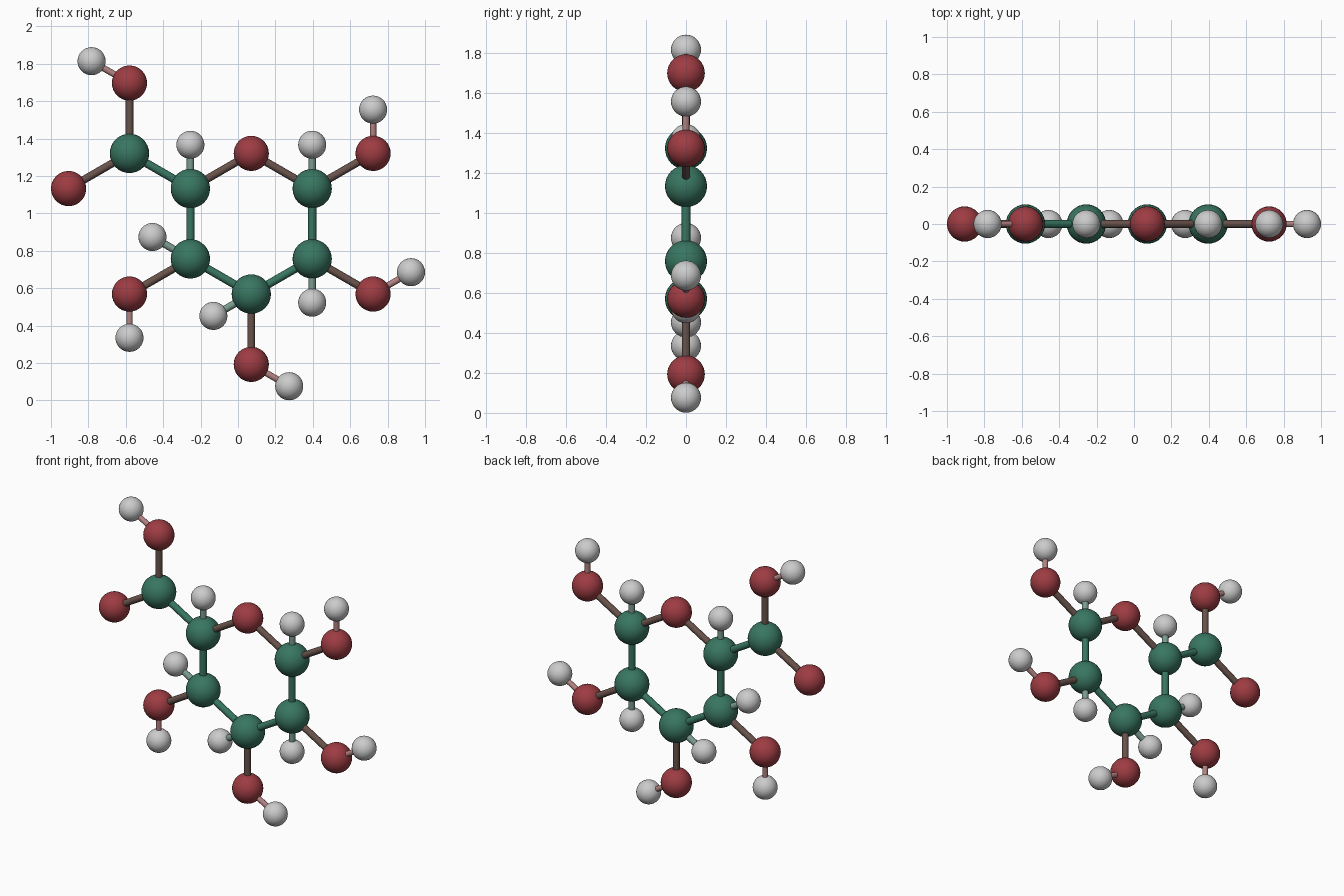
import bpy
from math import radians, cos, sin
from mathutils import Vector

if "Cube" in bpy.data.objects:
    bpy.data.objects.remove(bpy.data.objects["Cube"])

CX, CZ = 0.071, 0.945          # ring centre
A, H = 0.376, 0.234            # long and short bond lengths
RADIUS = {"carbon": 0.105, "oxygen": 0.094, "hydrogen": 0.075}


def material(name, rgb):
    m = bpy.data.materials.new(name)
    m.diffuse_color = (*rgb, 1)
    m.use_nodes = True
    m.node_tree.nodes["Principled BSDF"].inputs["Base Color"].default_value = m.diffuse_color
    return m


MATS = {
    "carbon": material("green", (0.04, 0.18, 0.12)),
    "oxygen": material("red", (0.34, 0.045, 0.055)),
    "hydrogen": None,
}
# bond style by the kinds joined: radius, material
BONDS = {
    ("carbon", "carbon"): (0.022, MATS["carbon"]),
    ("carbon", "oxygen"): (0.021, material("brown", (0.14, 0.085, 0.07))),
    ("carbon", "hydrogen"): (0.020, material("pale_green", (0.2, 0.33, 0.27))),
    ("hydrogen", "oxygen"): (0.017, material("pink", (0.45, 0.22, 0.22))),
}


def finish(name, mat):
    ob = bpy.context.object
    ob.name = name
    if mat:
        ob.data.materials.append(mat)
    bpy.ops.object.shade_smooth_by_angle(angle=radians(40))
    return ob


def atom(kind, pos):
    bpy.ops.mesh.primitive_uv_sphere_add(
        segments=32, ring_count=16, radius=RADIUS[kind], location=pos)
    finish(kind + "_atom", MATS[kind])
    return kind, pos


def bond(a, b):
    radius, mat = BONDS[tuple(sorted((a[0], b[0])))]
    d = b[1] - a[1]
    bpy.ops.mesh.primitive_cylinder_add(
        vertices=16, radius=radius, depth=d.length, location=(a[1] + b[1]) / 2)
    ob = finish("bond", mat)
    ob.rotation_euler = d.to_track_quat('Z', 'Y').to_euler()


def polar(deg, dist):
    return Vector((cos(radians(deg)) * dist, 0, sin(radians(deg)) * dist))


def grow(parent, kind, deg):
    """Add an atom bonded to parent, in the given direction."""
    child = atom(kind, parent[1] + polar(deg, H if kind == "hydrogen" else A))
    bond(parent, child)
    return child


# six-membered ring, oxygen at the top
ring = {}
for deg in range(30, 390, 60):
    kind = "oxygen" if deg == 90 else "carbon"
    ring[deg] = atom(kind, Vector((CX, 0, CZ)) + polar(deg, A))
for deg in ring:
    bond(ring[deg], ring.get(deg + 60, ring[30]))

# ring hydrogens
for deg, direction in ((30, 90), (150, 90), (210, 150), (270, 210), (330, 270)):
    grow(ring[deg], "hydrogen", direction)

# hydroxyl groups
for deg, direction in ((30, 90), (210, 270), (270, 330), (330, 30)):
    grow(grow(ring[deg], "oxygen", deg), "hydrogen", direction)

# acid group on the upper left
acid = grow(ring[150], "carbon", 150)
grow(acid, "oxygen", 210)
grow(grow(acid, "oxygen", 90), "hydrogen", 150)
